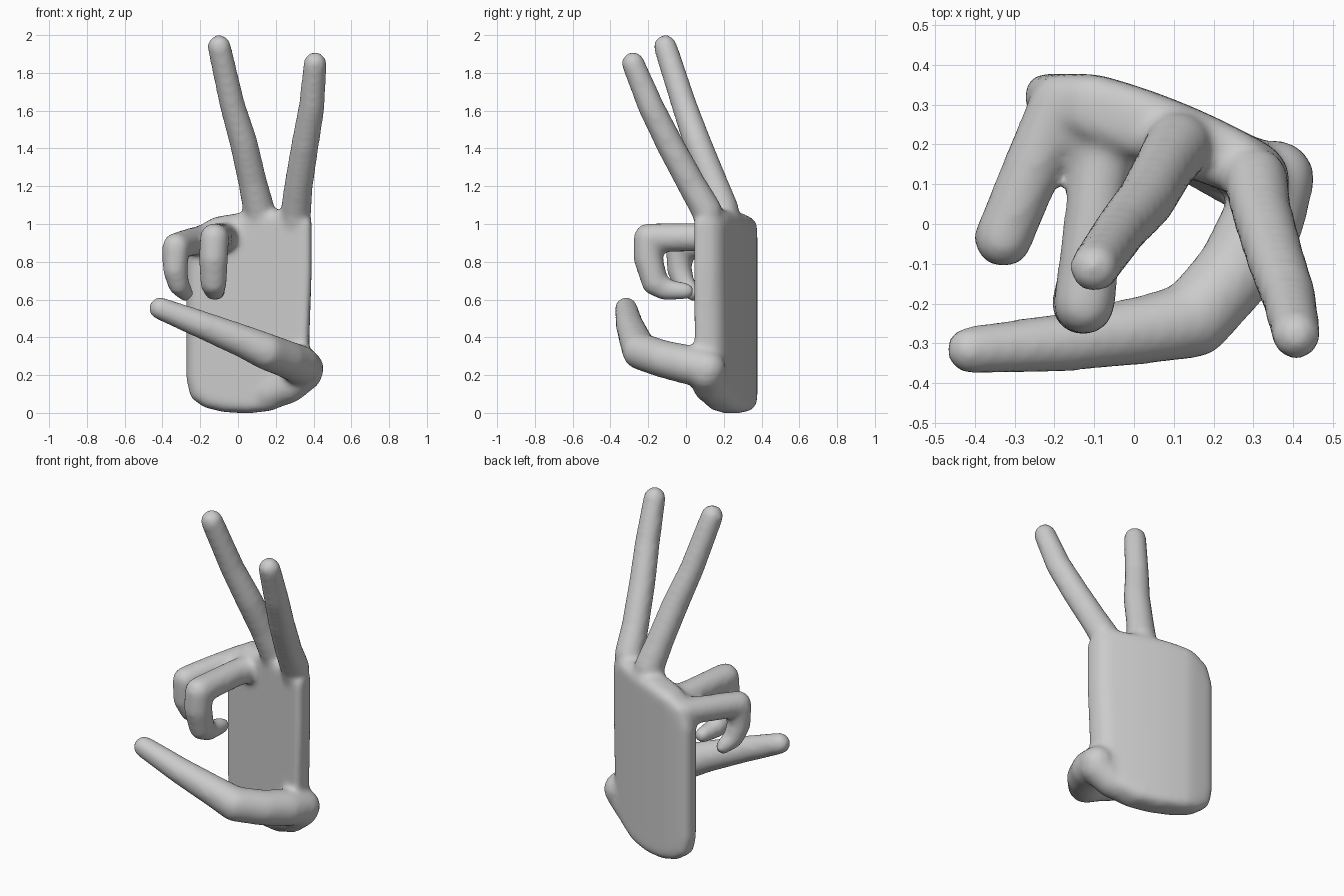
import bpy, bmesh
from mathutils import Vector, Matrix

cube = bpy.data.objects.get("Cube")
if cube:
    bpy.data.objects.remove(cube)

skin = bpy.data.materials.new("plain_grey")
skin.use_nodes = True
grey = (0.6, 0.6, 0.6, 1)
skin.diffuse_color = grey
skin.node_tree.nodes["Principled BSDF"].inputs["Base Color"].default_value = grey


def add_capsule(bm, a, ra, b, rb):
    """Convex hull of two balls: one tapered finger segment."""
    part = bmesh.new()
    for centre, radius in ((a, ra), (b, rb)):
        bmesh.ops.create_icosphere(part, subdivisions=3, radius=radius,
                                   matrix=Matrix.Translation(centre))
    bmesh.ops.delete(part, geom=part.faces[:], context="FACES_ONLY")
    bmesh.ops.delete(part, geom=part.edges[:], context="EDGES_FACES")
    hull = bmesh.ops.convex_hull(part, input=part.verts[:])
    loose = {v for v in hull["geom_interior"] + hull["geom_unused"]
             if isinstance(v, bmesh.types.BMVert)}
    bmesh.ops.delete(part, geom=list(loose), context="VERTS")
    append(bm, part)


def append(bm, part):
    bmesh.ops.recalc_face_normals(part, faces=part.faces[:])
    mesh = bpy.data.meshes.new("part")
    part.to_mesh(mesh)
    part.free()
    bm.from_mesh(mesh)
    bpy.data.meshes.remove(mesh)


def add_finger(bm, path):
    for p, q in zip(path, path[1:]):
        add_capsule(bm, Vector(p[:3]), p[3], Vector(q[:3]), q[3])


def back_of_hand(x):
    """Depth of the curved back surface across the palm."""
    t = max(0, x + 0.1)
    return 0.378 - 0.25 * t - 0.36 * t * t


def front_of_hand(x):
    """Depth of the flat, slanted inner palm."""
    return 0.165 - 0.36 * x


hand = bmesh.new()

# Palm: rounded outline, thickened, then fitted between inner and back surfaces
outline = [(-0.272, 0.17), (-0.25, 0.08), (-0.18, 0.03), (-0.08, 0.005), (0.05, -0.003),
           (0.18, 0.012), (0.3, 0.07), (0.37, 0.18), (0.38, 0.45), (0.39, 0.75),
           (0.39, 1.02), (0.3, 1.08), (0.18, 1.07), (0.02, 1.06), (-0.13, 1.035),
           (-0.23, 0.975), (-0.272, 0.86)]
depth = 0.15
palm = bmesh.new()
face = palm.faces.new([palm.verts.new((x, 0, z)) for x, z in outline])
ext = bmesh.ops.extrude_face_region(palm, geom=[face])
bmesh.ops.translate(palm, vec=(0, -depth, 0),
                    verts=[g for g in ext["geom"] if isinstance(g, bmesh.types.BMVert)])
rim = [e for e in palm.edges if abs(e.verts[0].co.y - e.verts[1].co.y) < 0.01]
bmesh.ops.bevel(palm, geom=rim, offset=0.05, segments=4, profile=0.5, affect="EDGES")
for i in range(12):
    bmesh.ops.bisect_plane(palm, geom=palm.verts[:] + palm.edges[:] + palm.faces[:],
                           plane_co=(-0.24 + i * 0.05, 0, 0), plane_no=(1, 0, 0))
for v in palm.verts:
    front, back = front_of_hand(v.co.x), back_of_hand(v.co.x)
    v.co.y = back + (back - front) * v.co.y / depth
bmesh.ops.triangulate(palm, faces=palm.faces[:])
append(hand, palm)

# Each path point is x, y, z, radius
fingers = {
    "index": [(0.305, 0.135, 0.92, 0.06), (0.307, 0.11, 1.07, 0.082),
              (0.32, 0.035, 1.2, 0.077), (0.355, -0.085, 1.42, 0.074),
              (0.39, -0.185, 1.62, 0.07), (0.408, -0.28, 1.85, 0.062)],
    "middle": [(0.13, 0.22, 0.92, 0.06), (0.11, 0.195, 1.08, 0.085),
               (0.075, 0.14, 1.23, 0.077), (0.03, 0.06, 1.43, 0.075),
               (-0.03, -0.01, 1.63, 0.068), (-0.1, -0.11, 1.94, 0.063)],
    "ring": [(-0.05, 0.26, 0.93, 0.08), (-0.09, 0.1, 0.93, 0.076),
             (-0.125, -0.2, 0.927, 0.078), (-0.13, -0.2, 0.82, 0.079),
             (-0.13, -0.165, 0.69, 0.071), (-0.125, -0.11, 0.652, 0.058),
             (-0.11, 0.0, 0.645, 0.045)],
    "little": [(-0.19, 0.3, 0.92, 0.075), (-0.265, 0.12, 0.9, 0.075),
               (-0.328, -0.035, 0.88, 0.074), (-0.333, -0.035, 0.76, 0.067),
               (-0.315, -0.01, 0.68, 0.058), (-0.28, 0.04, 0.635, 0.045)],
    "thumb": [(0.358, 0.115, 0.235, 0.097), (0.325, 0.01, 0.255, 0.105),
              (0.255, -0.12, 0.285, 0.1), (0.15, -0.24, 0.325, 0.098),
              (0.05, -0.262, 0.37, 0.089), (-0.18, -0.298, 0.462, 0.075),
              (-0.412, -0.317, 0.553, 0.061)],
    "thumb_web": [(0.35, 0.105, 0.215, 0.1), (0.27, 0.13, 0.145, 0.095),
                  (0.17, 0.175, 0.1, 0.085)],
    "knuckle_web": [(-0.18, 0.23, 0.91, 0.07), (-0.07, 0.2, 0.92, 0.07)],
}
for path in fingers.values():
    add_finger(hand, path)

mesh = bpy.data.meshes.new("hand")
hand.to_mesh(mesh)
hand.free()
mesh.materials.append(skin)
obj = bpy.data.objects.new("hand", mesh)
bpy.context.collection.objects.link(obj)

# Fuse palm and fingers into one soft surface
remesh = obj.modifiers.new("fuse", "REMESH")
remesh.mode = "VOXEL"
remesh.voxel_size = 0.016
remesh.use_smooth_shade = True
soften = obj.modifiers.new("soften", "SMOOTH")
soften.factor = 0.5
soften.iterations = 12
